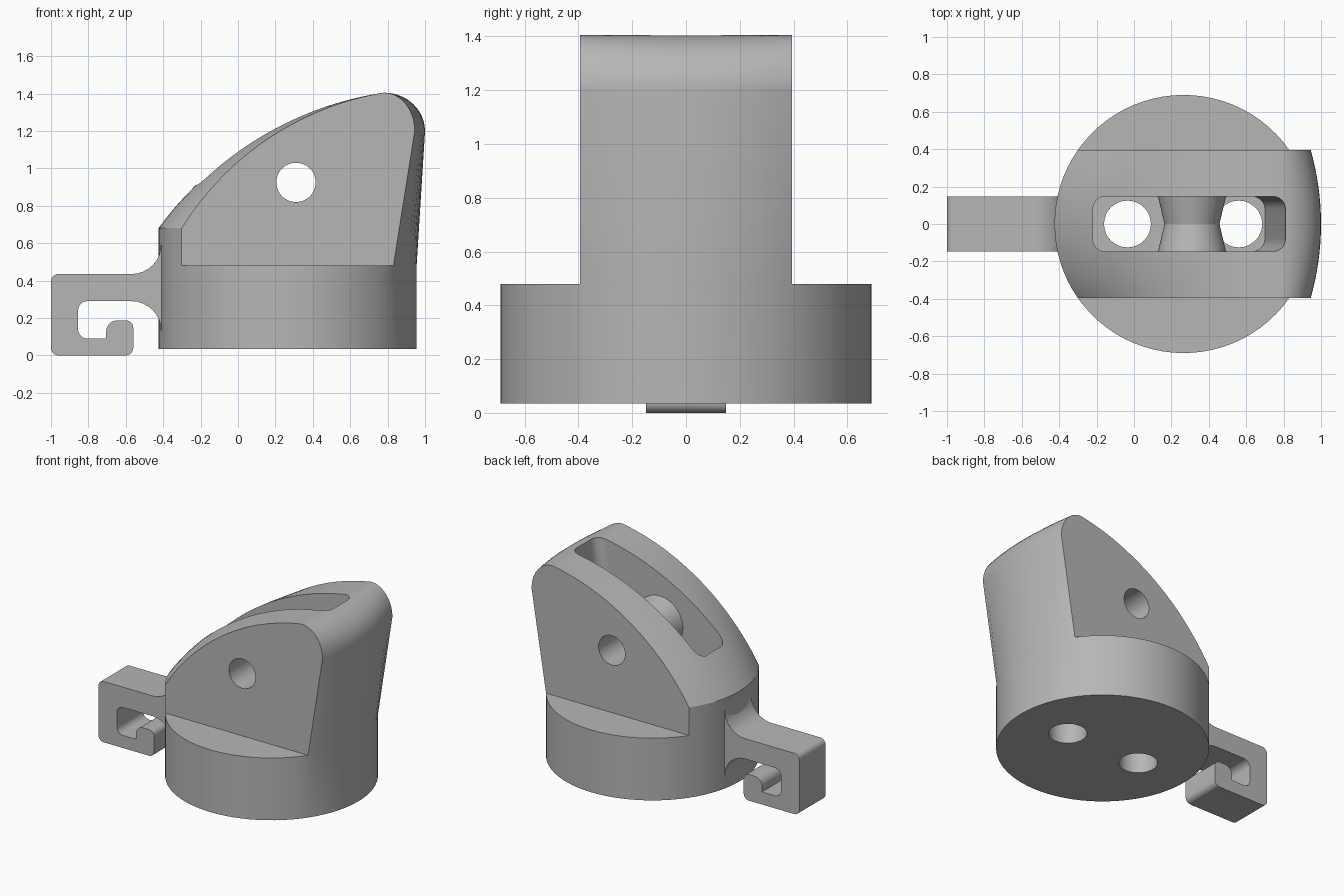
import bpy, bmesh, math
from mathutils import Vector

if "Cube" in bpy.data.objects:
    bpy.data.objects.remove(bpy.data.objects["Cube"])

CX, R, HALF = 0.265, 0.69, 0.395      # disc centre, disc radius, half width of head
Z0, Z1 = 0.035, 0.48                  # disc bottom and top

grey = bpy.data.materials.new("plain grey")
grey.diffuse_color = (0.47, 0.47, 0.47, 1)
grey.use_nodes = True
grey.node_tree.nodes["Principled BSDF"].inputs["Base Color"].default_value = grey.diffuse_color


def finish(name, bm):
    bmesh.ops.recalc_face_normals(bm, faces=bm.faces)
    me = bpy.data.meshes.new(name)
    bm.to_mesh(me)
    bm.free()
    me.materials.append(grey)
    ob = bpy.data.objects.new(name, me)
    bpy.context.collection.objects.link(ob)
    return ob


def loft(name, rings):
    """Closed solid through rings with equal point counts."""
    bm = bmesh.new()
    vs = [[bm.verts.new(p) for p in ring] for ring in rings]
    n = len(vs[0])
    for a, b in zip(vs, vs[1:]):
        for i in range(n):
            bm.faces.new((a[i], a[(i + 1) % n], b[(i + 1) % n], b[i]))
    bm.faces.new(vs[0])
    bm.faces.new(vs[-1])
    return finish(name, bm)


def rounded(corners, steps=8):
    """Right-angled outline of (u, v, radius) with rounded corners."""
    out = []
    for i, (u, v, r) in enumerate(corners):
        p = Vector((u, v))
        if not r:
            out.append(p)
            continue
        d1 = (Vector(corners[i - 1][:2]) - p).normalized() * r
        d2 = (Vector(corners[(i + 1) % len(corners)][:2]) - p).normalized() * r
        for k in range(steps + 1):
            a = math.pi / 2 * k / steps
            out.append(p + d1 * (1 - math.sin(a)) + d2 * (1 - math.cos(a)))
    return out


def circle(r, n=48):
    return [(r * math.cos(2 * math.pi * k / n), r * math.sin(2 * math.pi * k / n)) for k in range(n)]


def cut(target, cutter):
    cutter.hide_render = True
    m = target.modifiers.new("cut", 'BOOLEAN')
    m.operation, m.solver, m.object = 'DIFFERENCE', 'EXACT', cutter
    bpy.context.view_layer.objects.active = target
    bpy.ops.object.modifier_apply(modifier=m.name)
    bpy.data.objects.remove(cutter)


def arc3(a, b, c, n):
    """Points on the circle through a, b, c, running from a to c."""
    (ax, ay), (bx, by), (cx, cy) = a, b, c
    d = 2 * (ax * (by - cy) + bx * (cy - ay) + cx * (ay - by))
    sa, sb, sc = ax * ax + ay * ay, bx * bx + by * by, cx * cx + cy * cy
    ux = (sa * (by - cy) + sb * (cy - ay) + sc * (ay - by)) / d
    uy = (sa * (cx - bx) + sb * (ax - cx) + sc * (bx - ax)) / d
    r = math.hypot(ax - ux, ay - uy)
    t0, t1 = math.atan2(ay - uy, ax - ux), math.atan2(cy - uy, cx - ux)
    return [(ux + r * math.cos(t0 + (t1 - t0) * k / n), uy + r * math.sin(t0 + (t1 - t0) * k / n))
            for k in range(n + 1)]


# Body: round base with a flat-sided, domed head growing out of it
bm = bmesh.new()
amax = math.asin(HALF / R)
N = 16
strips = []
for j in range(N + 1):
    a = amax * (2 * j / N - 1)
    y, dx = R * math.sin(a), R * math.cos(a)
    t2 = (y / HALF) ** 2
    xr = 1.0 - 0.055 * t2
    prof = [(CX + dx, Z1)]
    for k in range(10):                                   # nose rounding
        b = math.pi / 2 * k / 10
        prof.append((0.78 + (xr - 0.78) * math.cos(b), 1.2 + 0.205 * math.sin(b)))
    prof += reversed(arc3((CX - dx, 0.68), (0.06, 1.137 - 0.052 * t2), (0.78, 1.405), 24))
    prof.append((CX - dx, Z1))
    strips.append([bm.verts.new((x, y, z)) for x, z in prof])
for s, t in zip(strips, strips[1:]):
    for i in range(len(s) - 1):
        bm.faces.new((s[i], s[i + 1], t[i + 1], t[i]))
bm.faces.new(strips[0])
bm.faces.new(strips[-1])


def side_arc(a0, a1, n=24):
    return [bm.verts.new((CX + R * math.cos(a0 + (a1 - a0) * k / n),
                          R * math.sin(a0 + (a1 - a0) * k / n), Z1)) for k in range(1, n)]


back = side_arc(amax, math.pi - amax)
front = side_arc(math.pi + amax, 2 * math.pi - amax)
bm.faces.new([strips[-1][0]] + back + [strips[-1][-1]])   # ledges
bm.faces.new([strips[0][-1]] + front + [strips[0][0]])
rim = [s[0] for s in strips] + back + [s[-1] for s in reversed(strips)] + front
low = [bm.verts.new((v.co.x, v.co.y, Z0)) for v in rim]
for i in range(len(rim)):
    k = (i + 1) % len(rim)
    bm.faces.new((rim[i], rim[k], low[k], low[i]))
bm.faces.new(low)
body = finish("body", bm)

# Slot, narrowing downward at its right end, leaving a grooved roller inside
slot = loft("slot_cutter", [
    [(p.x, p.y, z) for p in rounded([(-0.22, -0.148, 0.07), (xr, -0.148, 0.07),
                                     (xr, 0.148, 0.07), (-0.22, 0.148, 0.07)])]
    for z, xr in ((Z1, 0.70), (1.5, 0.822))])
PX, PZ = 0.31, 0.925
roller = loft("roller_cutter", [[(PX + u, y, PZ + v) for u, v in circle(r)]
                                for y, r in ((-0.2, 0.194), (0, 0.147), (0.2, 0.194))])
cut(slot, roller)
cut(body, slot)

# Pin bore and two rope holes
cut(body, loft("pin_cutter", [[(PX + u, y, PZ + v) for u, v in circle(0.105)] for y in (-1, 1)]))
for hx in (-0.035, 0.56):
    cut(body, loft("hole_cutter", [[(hx + u, v, z) for u, v in circle(0.125)] for z in (-0.2, 0.6)]))

# Hook with a flared root
outline = rounded([(-1, 0, 0.04), (-0.56, 0, 0.04), (-0.56, 0.187, 0.04), (-0.705, 0.187, 0.06),
                   (-0.705, 0.09, 0), (-0.855, 0.09, 0.05), (-0.855, 0.29, 0.05),
                   (-0.41, 0.29, 0.16), (-0.41, 0.12, 0), (-0.38, 0.12, 0), (-0.38, 0.61, 0),
                   (-0.41, 0.61, 0), (-0.41, 0.435, 0.16), (-1, 0.435, 0.04)])
hook = loft("hook", [[(p.x, y, p.y) for p in outline] for y in (-0.148, 0.148)])

# Smooth shading with sharp edges kept
for ob in (body, hook):
    bpy.ops.object.select_all(action='DESELECT')
    ob.select_set(True)
    bpy.context.view_layer.objects.active = ob
    bpy.ops.object.shade_smooth_by_angle(angle=math.radians(25))
